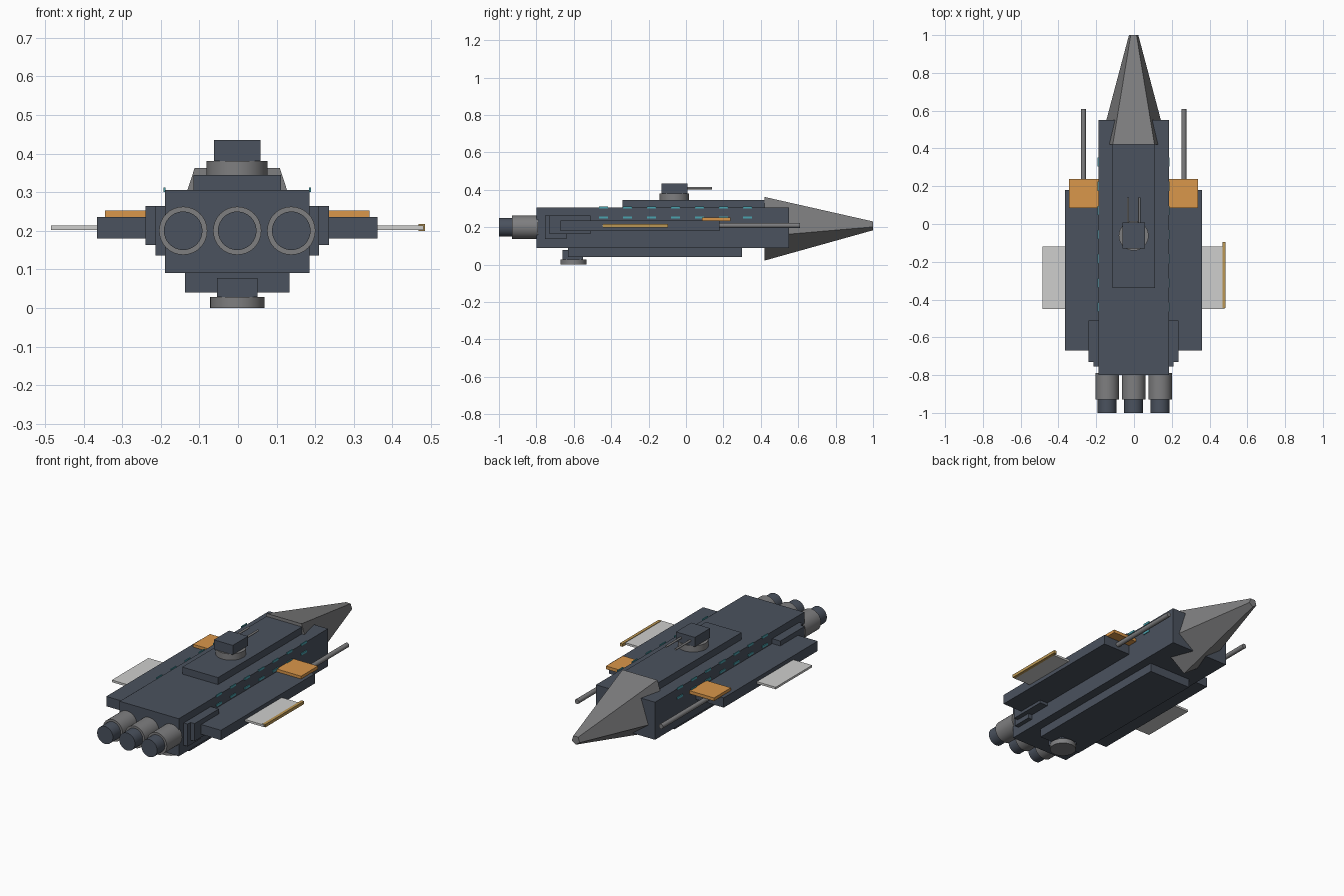
import bpy, math
from mathutils import Matrix

if "Cube" in bpy.data.objects:
    bpy.data.objects.remove(bpy.data.objects["Cube"])

CX = -0.002  # centreline of the ship


def material(name, rgb):
    m = bpy.data.materials.new(name)
    m.diffuse_color = (*rgb, 1)
    m.use_nodes = True
    m.node_tree.nodes["Principled BSDF"].inputs["Base Color"].default_value = m.diffuse_color
    return m


HULL = material("dark slate", (0.069, 0.084, 0.112))
GREY = material("mid grey", (0.21, 0.21, 0.215))
ORANGE = material("orange", (0.70, 0.31, 0.07))
PANEL = material("pale grey", (0.62, 0.62, 0.61))
TEAL = material("teal", (0.07, 0.37, 0.43))
GOLD = material("gold", (0.50, 0.31, 0.09))


def finish(name, mat):
    ob = bpy.context.object
    ob.name = name
    ob.data.materials.append(mat)
    return ob


def box(name, mat, x, y, z):
    """Box from (min, max) ranges; x is measured from the centreline."""
    bpy.ops.mesh.primitive_cube_add(size=1)
    ob = finish(name, mat)
    r = (x, y, z)
    size = Matrix.Diagonal([b - a for a, b in r] + [1])
    ob.data.transform(size)
    ob.location = [(a + b) / 2 for a, b in r]
    ob.location.x += CX
    return ob


def tube(name, mat, x, z, r, y, sides=32):
    """Cylinder lying along y."""
    bpy.ops.mesh.primitive_cylinder_add(
        vertices=sides, radius=r, depth=y[1] - y[0],
        location=(CX + x, (y[0] + y[1]) / 2, z), rotation=(math.pi / 2, 0, 0))
    bpy.ops.object.shade_smooth_by_angle()
    return finish(name, mat)


def disc(name, mat, y, r, z):
    """Upright cylinder on the centreline."""
    bpy.ops.mesh.primitive_cylinder_add(
        vertices=32, radius=r, depth=z[1] - z[0], location=(CX, y, (z[0] + z[1]) / 2))
    bpy.ops.object.shade_smooth_by_angle()
    return finish(name, mat)


# Main body
box("hull", HULL, (-0.187, 0.187), (-0.80, 0.55), (0.09, 0.305))
box("upper_deck", HULL, (-0.113, 0.113), (-0.34, 0.43), (0.30, 0.345))
box("keel", HULL, (-0.135, 0.135), (-0.63, 0.30), (0.04, 0.095))

# Five-sided nose, flat side up
R0, R1, ZC = 0.188, 0.026, 0.21
ring = [(math.cos(math.radians(a)), math.sin(math.radians(a))) for a in range(-90, 270, 72)]
verts = [(CX + c * r, y, ZC + s * r) for r, y in ((R0, 0.42), (R1, 1.0)) for c, s in ring]
faces = [(i, i + 5, (i + 1) % 5 + 5, (i + 1) % 5) for i in range(5)]
faces += [(0, 1, 2, 3, 4), (9, 8, 7, 6, 5)]
mesh = bpy.data.meshes.new("nose")
mesh.from_pydata(verts, [], faces)
nose = bpy.data.objects.new("nose", mesh)
bpy.context.collection.objects.link(nose)
mesh.materials.append(GREY)

# Three engines with narrower nozzles
for i, x in enumerate((-0.14, 0, 0.14)):
    tube(f"engine_{i}", GREY, x, 0.2, 0.0625, (-0.93, -0.79))
    tube(f"nozzle_{i}", HULL, x, 0.2, 0.05, (-1.0, -0.92))

# Side parts, repeated on both sides
for side, s in (("left", -1), ("right", 1)):
    def span(a, b):
        return tuple(sorted((s * a, s * b)))

    box(f"{side}_wing", HULL, span(0.18, 0.363), (-0.67, 0.18), (0.18, 0.236))
    box(f"{side}_thruster_block", HULL, span(0.18, 0.238), (-0.73, -0.51), (0.163, 0.264))
    box(f"{side}_thruster_mount", HULL, span(0.18, 0.212), (-0.755, -0.64), (0.136, 0.264))
    box(f"{side}_hatch", ORANGE, span(0.187, 0.342), (0.085, 0.238), (0.234, 0.252))
    tube(f"{side}_cannon", GREY, s * 0.266, 0.21, 0.0135, (0.15, 0.61), 16)
    box(f"{side}_fin_panel", PANEL, span(0.36, 0.482), (-0.45, -0.12), (0.202, 0.214))
    # Two rows of windows
    for row, z in enumerate((0.252, 0.306)):
        for i in range(7):
            y = -0.44 + i * 0.128
            box(f"{side}_window_{row}_{i}", TEAL, span(0.186, 0.191),
                (y - 0.024, y + 0.024), (z - 0.006, z + 0.006))

# Trim strip on the right fin only
box("fin_trim", GOLD, (0.470, 0.487), (-0.445, -0.095), (0.2, 0.217))

# Upper turret with twin guns
disc("turret_base", GREY, -0.062, 0.079, (0.345, 0.381))
box("turret", HULL, (-0.06, 0.06), (-0.13, 0.008), (0.381, 0.435))
for side, x in (("left", -0.03), ("right", 0.03)):
    tube(f"{side}_turret_gun", GREY, x, 0.409, 0.006, (0.0, 0.14), 12)

# Lower sensor pod
box("pod_mount", HULL, (-0.053, 0.053), (-0.66, -0.55), (0.028, 0.078))
disc("pod_disc", GREY, -0.602, 0.07, (0.0, 0.029))
